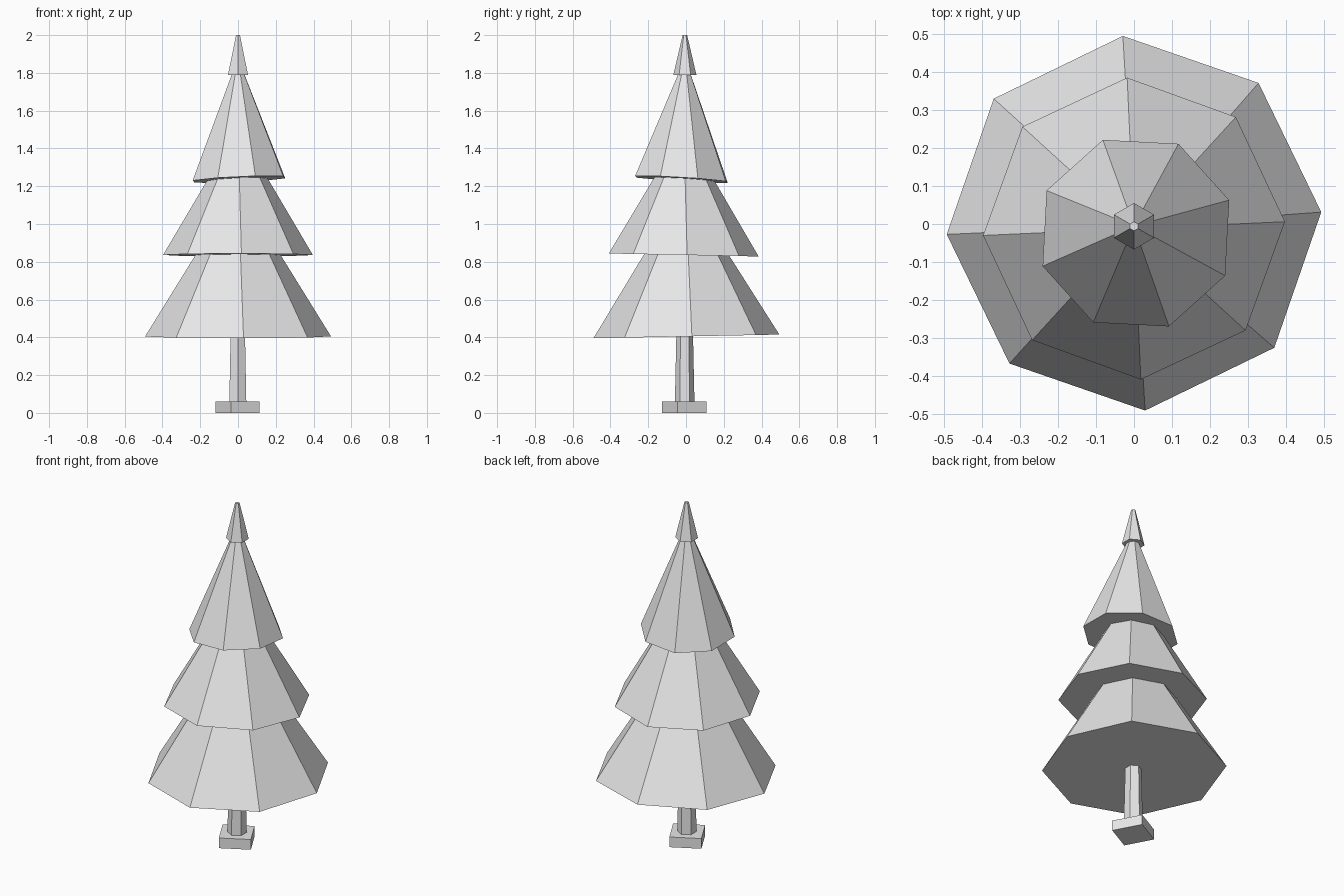
import bpy, bmesh
from math import sin, cos, radians, pi

if "Cube" in bpy.data.objects:
    bpy.data.objects.remove(bpy.data.objects["Cube"])

grey = bpy.data.materials.new("light grey")
grey.diffuse_color = (0.8, 0.8, 0.8, 1)
grey.use_nodes = True
grey.node_tree.nodes["Principled BSDF"].inputs["Base Color"].default_value = grey.diffuse_color


def tapered(name, sides, angle, low, r_low, high, r_high, tilt=(0, 0)):
    """Closed, flat-faced frustum; tilt slants the lower rim along x and y."""
    bm = bmesh.new()
    rings = []
    for (cx, cy, cz), r, (tx, ty) in ((low, r_low, tilt), (high, r_high, (0, 0))):
        ring = []
        for i in range(sides):
            a = radians(angle) + 2 * pi * i / sides
            dx, dy = r * cos(a), r * sin(a)
            ring.append(bm.verts.new((cx + dx, cy + dy, cz + tx * dx + ty * dy)))
        rings.append(ring)
    bottom, top = rings
    bm.faces.new(bottom[::-1])
    bm.faces.new(top)
    for i in range(sides):
        j = (i + 1) % sides
        bm.faces.new((bottom[i], bottom[j], top[j], top[i]))
    mesh = bpy.data.meshes.new(name)
    bm.to_mesh(mesh)
    bm.free()
    mesh.materials.append(grey)
    obj = bpy.data.objects.new(name, mesh)
    bpy.context.collection.objects.link(obj)
    return obj


# Square foot and six-sided trunk
tapered("base_block", 4, -16.7, (-0.002, -0.009, 0), 0.122, (-0.002, -0.009, 0.06), 0.122)
tapered("trunk", 6, 90, (-0.001, -0.007, 0.05), 0.052, (-0.001, -0.007, 0.6), 0.040)

# Three eight-sided branch tiers, each with a slightly slanted rim
tapered("lower_branches", 8, 3.4, (0, 0.002, 0.405), 0.493,
        (0, -0.004, 1.15), 0.031, (0, 0.02))
tapered("middle_branches", 8, 2.6, (0, -0.012, 0.836), 0.397,
        (0, -0.012, 1.45), 0.034, (0, -0.02))
tapered("upper_branches", 8, 19.5, (0.005, -0.024, 1.236), 0.260,
        (0, -0.006, 1.85), 0.012, (0.045, -0.06))

# Six-sided tip
tapered("tree_tip", 6, 90, (0, -0.006, 1.79), 0.061, (0, -0.006, 2.0), 0.012)
